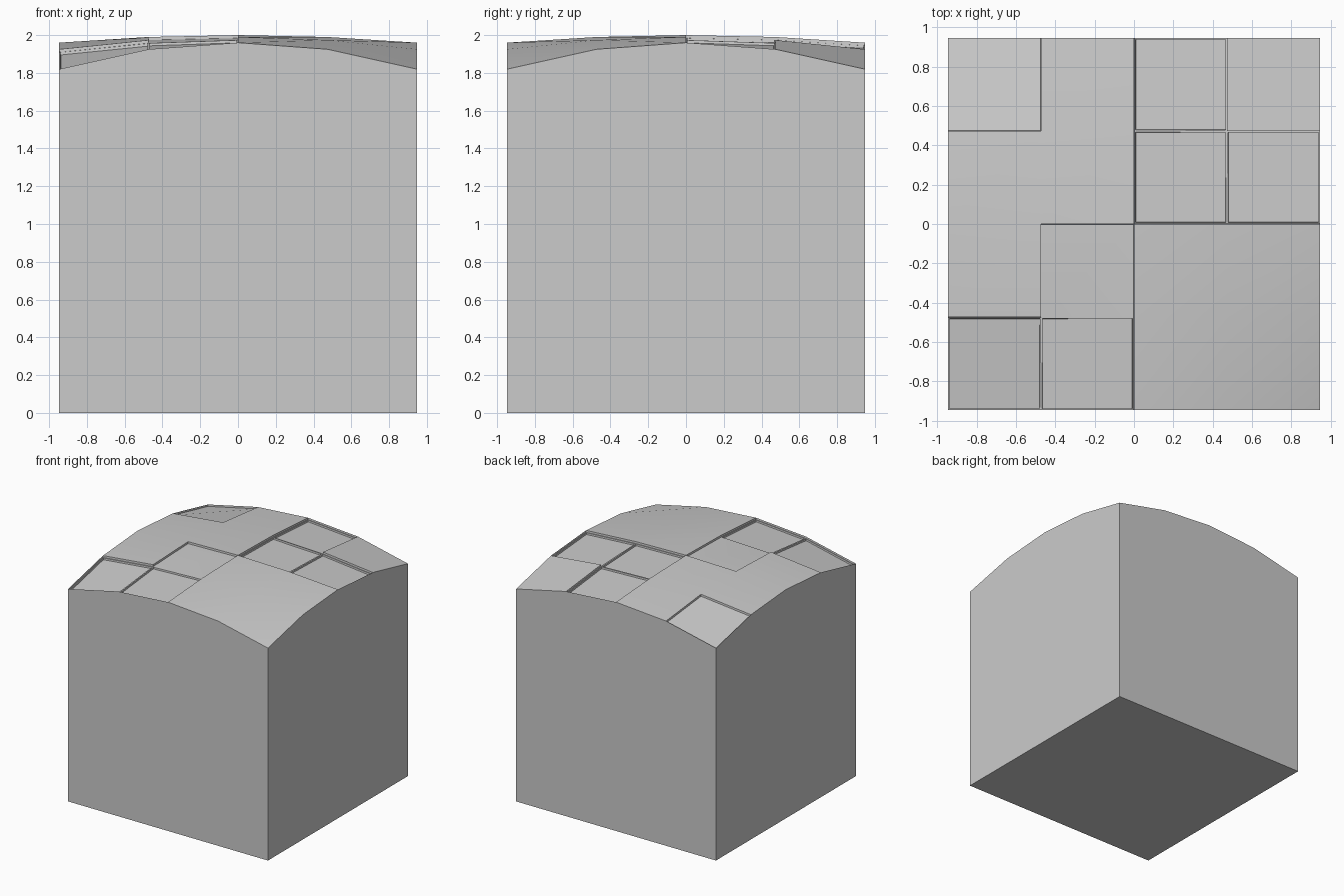
import bpy
import bmesh

if "Cube" in bpy.data.objects:
    bpy.data.objects.remove(bpy.data.objects["Cube"])

HALF = 0.947          # half width of the block
N = 4                 # tiles per side
STEP = 2 * HALF / N
RECESS = 0.016        # depth of the recessed areas
POCKET = 0.014        # extra depth of each tile pocket

stone = bpy.data.materials.new("light grey stone")
stone.diffuse_color = (0.6, 0.6, 0.6, 1.0)
stone.use_nodes = True
stone.node_tree.nodes["Principled BSDF"].inputs["Base Color"].default_value = stone.diffuse_color


def dome(x, y):
    """Height of the gently domed top."""
    u, v = (x / HALF) ** 2, (y / HALF) ** 2
    return 2.0 - 0.04 * (u + v) - 0.10 * u * v


bm = bmesh.new()

# Domed top: grid of tiles, column 0 at -x and row 0 at -y
top = {}
for i in range(N + 1):
    for j in range(N + 1):
        x, y = -HALF + i * STEP, -HALF + j * STEP
        top[i, j] = bm.verts.new((x, y, dome(x, y)))
tile = {}
for i in range(N):
    for j in range(N):
        tile[i, j] = bm.faces.new((top[i, j], top[i + 1, j],
                                   top[i + 1, j + 1], top[i, j + 1]))

# Walls and base
corners = [(0, 0), (N, 0), (N, N), (0, N)]
base = [bm.verts.new((top[c].co.x, top[c].co.y, 0)) for c in corners]
bm.faces.new(base[::-1])
edges = [[(k, 0) for k in range(N + 1)],
         [(N, k) for k in range(N + 1)],
         [(k, N) for k in range(N, -1, -1)],
         [(0, k) for k in range(N, -1, -1)]]
for s, edge in enumerate(edges):
    bm.faces.new([base[s], base[(s + 1) % 4]] + [top[c] for c in reversed(edge)])
bm.normal_update()


def lower(faces, depth):
    """Drop a connected set of faces, leaving near-vertical walls around it."""
    bmesh.ops.inset_region(bm, faces=faces, thickness=0.0015,
                           use_boundary=True, use_even_offset=True)
    for v in {v for f in faces for v in f.verts}:
        v.co.z -= depth
    bm.normal_update()


# Recessed areas: two L shapes and a single corner tile
for cells in ([(2, 3), (2, 2), (3, 2)], [(1, 1), (1, 0), (0, 0)], [(0, 3)]):
    lower([tile[c] for c in cells], RECESS)

# Deeper pockets with a narrow flat margin
for c in [(2, 3), (2, 2), (3, 2), (1, 0), (0, 0)]:
    bmesh.ops.inset_individual(bm, faces=[tile[c]], thickness=0.006,
                               use_even_offset=True)
    bm.normal_update()
    lower([tile[c]], POCKET)

mesh = bpy.data.meshes.new("domed_block")
bm.to_mesh(mesh)
bm.free()
mesh.materials.append(stone)
block = bpy.data.objects.new("domed_block", mesh)
bpy.context.collection.objects.link(block)

# Smooth dome, sharp steps
bpy.context.view_layer.objects.active = block
block.select_set(True)
bpy.ops.object.shade_smooth_by_angle()
